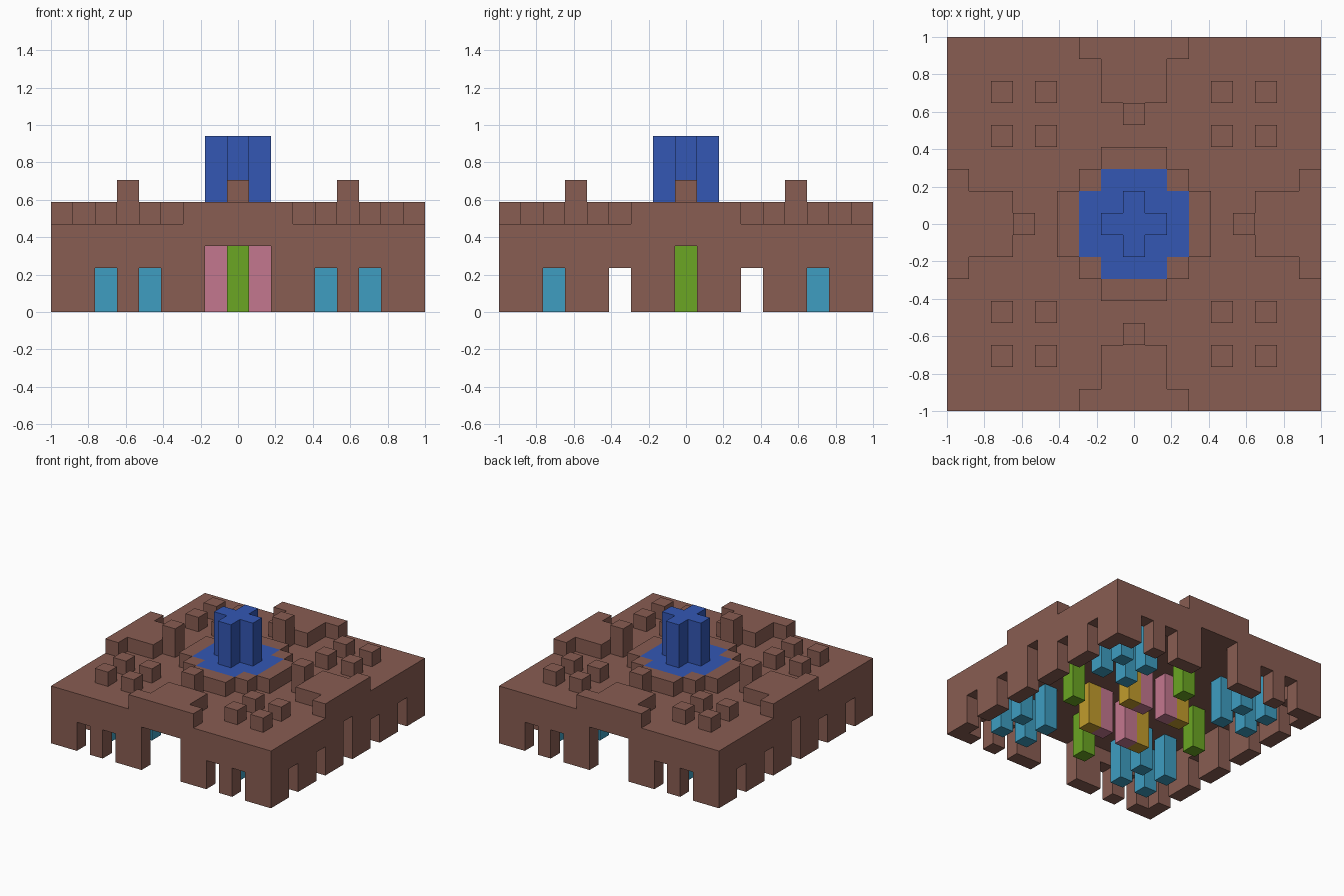
import bpy
import bmesh
from mathutils import Vector

cube = bpy.data.objects.get("Cube")
if cube:
    bpy.data.objects.remove(cube, do_unlink=True)

N = 17              # cells along each side
UNIT = 2 / N        # size of one cell
LAST = N - 1
MID = N // 2


def material(name, rgb):
    linear = [((c / 255 + 0.055) / 1.055) ** 2.4 for c in rgb] + [1]
    mat = bpy.data.materials.new(name)
    mat.use_nodes = True
    mat.diffuse_color = linear
    mat.node_tree.nodes["Principled BSDF"].inputs["Base Color"].default_value = linear
    return mat


brown = material("brown stone", (137, 93, 82))
blue = material("blue", (51, 87, 180))
cyan = material("cyan", (62, 158, 193))
green = material("green", (107, 166, 35))
pink = material("pink", (196, 119, 143))
yellow = material("yellow", (194, 156, 44))


def block(x, y, z):
    """Cells inside three half-open ranges."""
    return {(i, j, k) for i in range(*x) for j in range(*y) for k in range(*z)}


def column(i, j, bottom, top):
    return block((i, i + 1), (j, j + 1), (bottom, top))


def four_ways(cells):
    """Repeat cells by quarter turns about the centre."""
    result = set()
    for _ in range(4):
        result |= cells
        cells = {(LAST - j, i, k) for i, j, k in cells}
    return result


def build(name, cells, mat):
    """Make one solid part from the outer skin of its cells."""
    bm = bmesh.new()
    verts = {}

    def vert(p):
        key = tuple(p)
        if key not in verts:
            verts[key] = bm.verts.new((p[0] * UNIT - 1, p[1] * UNIT - 1, p[2] * UNIT))
        return verts[key]

    for cell in sorted(cells):
        for axis in range(3):
            u, v = (axis + 1) % 3, (axis + 2) % 3
            for side in (0, 1):
                neighbour = list(cell)
                neighbour[axis] += 2 * side - 1
                if tuple(neighbour) in cells:
                    continue
                corners = []
                for du, dv in ((0, 0), (1, 0), (1, 1), (0, 1)):
                    p = list(cell)
                    p[axis] += side
                    p[u] += du
                    p[v] += dv
                    corners.append(vert(p))
                bm.faces.new(corners if side else corners[::-1])
    bmesh.ops.dissolve_limit(bm, angle_limit=0.01, verts=bm.verts, edges=bm.edges)
    mesh = bpy.data.meshes.new(name)
    bm.to_mesh(mesh)
    bm.free()
    mesh.materials.append(mat)
    obj = bpy.data.objects.new(name, mesh)
    bpy.context.collection.objects.link(obj)


# Outer walls, one cell thick, pierced by doors and windows
walls = block((0, N), (0, N), (0, 3)) - block((1, LAST), (1, LAST), (0, 3))
for i in (2, 4, 12, 14):
    walls -= block((i, i + 1), (0, N), (0, 2)) & (
        block((0, N), (0, 1), (0, 2)) | block((0, N), (LAST, N), (0, 2)))
for j in (2, 5, 11, 14):
    walls -= column(0, j, 0, 2) | column(LAST, j, 0, 2)
for end in (0, LAST):
    walls -= block((MID - 1, MID + 2), (end, end + 1), (0, 3))
    walls -= column(end, MID, 0, 3)

# Roof slab with raised T shapes and a post on every side
slab = block((0, N), (0, N), (3, 4))
tee = block((6, 11), (0, 1), (4, 5)) | block((7, 10), (1, 3), (4, 5))
post = column(MID, 3, 4, 6)

# Low kerb around the central floor
kerb = block((7, 10), (5, 6), (4, 5)) | column(6, 6, 4, 5)
build("walls_and_roof", walls | slab | four_ways(tee | post | kerb), brown)

# Small roof blocks, with a pillar under each
spots = [(i, j) for i in (2, 4, 12, 14) for j in (2, 4, 12, 14)]
for n, (i, j) in enumerate(spots, 1):
    build(f"roof_block_{n}", column(i, j, 4, 5), brown)
    build(f"corner_pillar_{n}", column(i, j, 0, 3), cyan)

# Central floor and cross-shaped tower
floor = block((6, 11), (7, 10), (4, 5)) | block((7, 10), (6, 11), (4, 5))
tower = (block((MID - 1, MID + 2), (MID, MID + 1), (5, 8))
         | block((MID, MID + 1), (MID - 1, MID + 2), (5, 8)))
build("tower_and_floor", floor | tower, blue)

# Pillars under the posts and around the inner chamber
for n, (i, j, k) in enumerate(sorted(four_ways({(MID, 3, 0)})), 1):
    build(f"gate_pillar_{n}", column(i, j, 0, 3), green)
for j, side in ((6, "front"), (10, "back")):
    for i, hand in ((6, "right"), (10, "left")):
        build(f"{side}_{hand}_chamber_pillar", column(i, j, 0, 3), yellow)
    for i, hand in ((7, "right"), (9, "left")):
        build(f"{side}_{hand}_chamber_wall", column(i, j, 0, 3), pink)
